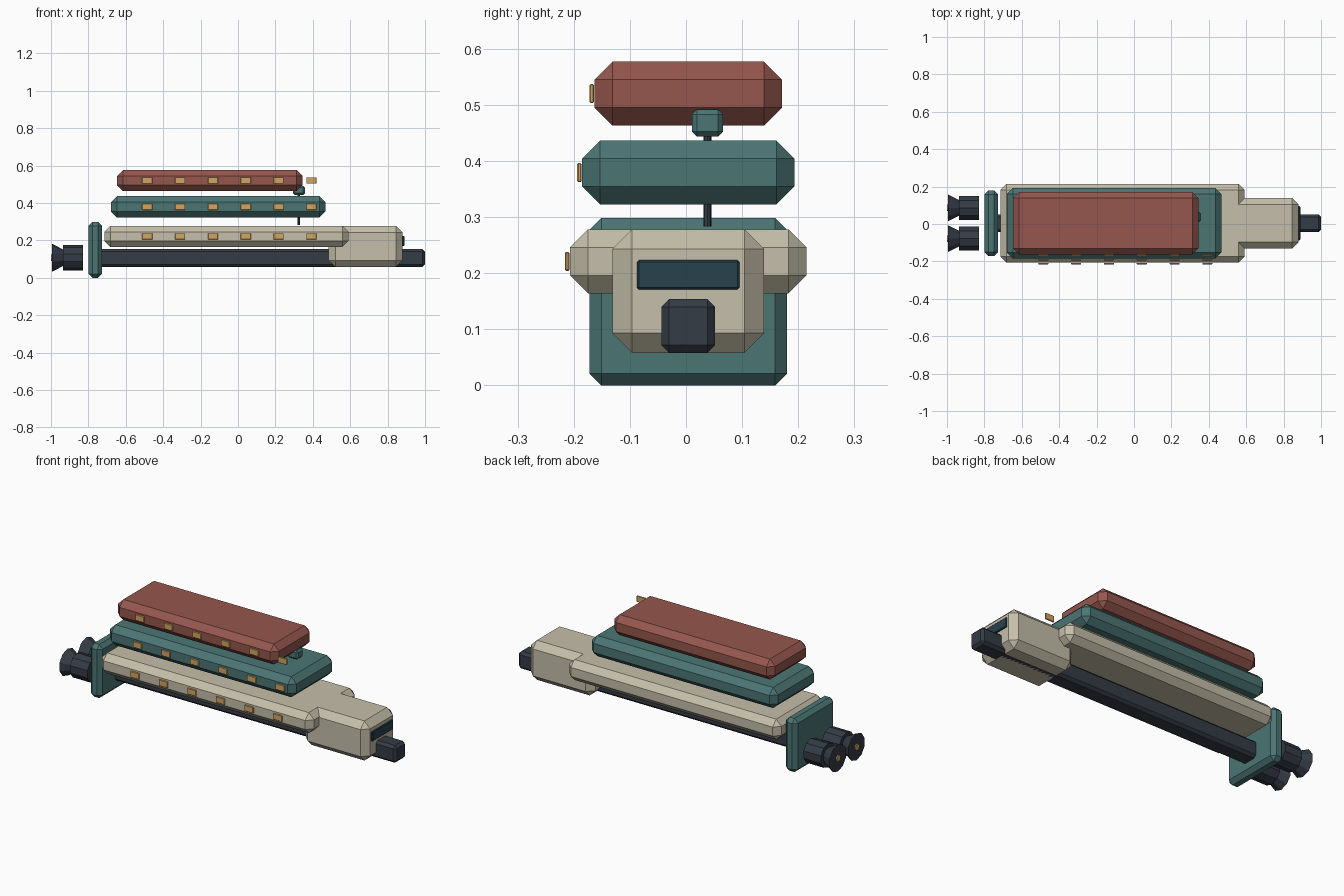
import bpy, bmesh
from math import pi
from mathutils import Matrix, Vector

if "Cube" in bpy.data.objects:
    bpy.data.objects.remove(bpy.data.objects["Cube"])

YC = 0.004  # centre line of the hull


def material(name, r, g, b):
    m = bpy.data.materials.new(name)
    m.diffuse_color = (r, g, b, 1)
    m.use_nodes = True
    m.node_tree.nodes["Principled BSDF"].inputs["Base Color"].default_value = m.diffuse_color
    return m


CREAM = material("cream", 0.56, 0.52, 0.40)
TEAL = material("teal", 0.07, 0.18, 0.175)
RED = material("red", 0.30, 0.095, 0.075)
DARK = material("dark", 0.035, 0.045, 0.06)
GLASS = material("glass", 0.02, 0.055, 0.075)
AMBER = material("amber", 0.65, 0.38, 0.12)


def finish(bm, name, mat):
    mesh = bpy.data.meshes.new(name)
    bm.to_mesh(mesh)
    bm.free()
    mesh.materials.append(mat)
    ob = bpy.data.objects.new(name, mesh)
    bpy.context.collection.objects.link(ob)
    return ob


def box(name, xs, ys, zs, bevel, mat):
    """Chamfered box given by its (min, max) on each axis."""
    bm = bmesh.new()
    size = Vector((xs[1] - xs[0], ys[1] - ys[0], zs[1] - zs[0]))
    mid = Vector((sum(xs), sum(ys), sum(zs))) / 2
    bmesh.ops.create_cube(bm, size=1, matrix=Matrix.Translation(mid) @ Matrix.Diagonal(size).to_4x4())
    bmesh.ops.bevel(bm, geom=bm.edges[:], offset=bevel, segments=1, affect='EDGES')
    return finish(bm, name, mat)


def tube(name, start, end, r1, r2, sides, mat):
    """Flat-sided cylinder or cone between two points."""
    a, b = Vector(start), Vector(end)
    rot = (b - a).to_track_quat('Z', 'Y').to_matrix().to_4x4()
    bm = bmesh.new()
    bmesh.ops.create_cone(bm, cap_ends=True, segments=sides, radius1=r1, radius2=r2,
                          depth=(b - a).length, matrix=Matrix.Translation((a + b) / 2) @ rot)
    return finish(bm, name, mat)


# Keel, nose and rear plate
box("keel", (-0.74, 1.0), (YC - 0.048, YC + 0.048), (0.058, 0.154), 0.014, DARK)
box("nose", (0.485, 0.88), (YC - 0.135, YC + 0.135), (0.058, 0.278), 0.035, CREAM)
box("rear_plate", (-0.80, -0.727), (YC - 0.176, YC + 0.176), (0, 0.298), 0.021, TEAL)
box("windscreen", (0.877, 0.889), (YC - 0.091, YC + 0.091), (0.171, 0.223), 0.003, GLASS)

# Three stacked decks, each with a row of lit windows on the front side
decks = [
    ("lower_deck", (-0.715, 0.59), 0.211, 0.221, CREAM),
    ("middle_deck", (-0.68, 0.467), 0.189, 0.379, TEAL),
    ("upper_deck", (-0.646, 0.344), 0.167, 0.520, RED),
]
for name, xs, half, z, mat in decks:
    box(name, xs, (YC - half, YC + half), (z - 0.057, z + 0.057), 0.032, mat)
    for i in range(6):
        x = -0.485 + i * 0.1755
        y = YC - half - 0.005
        box(f"{name}_window_{i + 1}", (x - 0.027, x + 0.027), (y - 0.004, y + 0.004),
            (z - 0.017, z + 0.017), 0.002, AMBER)

# Twin engines with flared nozzles
for side, s in (("right", -1), ("left", 1)):
    y, z = YC + s * 0.082, 0.107
    tube(f"{side}_engine", (-0.828, y, z), (-0.935, y, z), 0.067, 0.067, 10, DARK)
    tube(f"{side}_nozzle", (-0.92, y, z), (-0.994, y, z), 0.036, 0.075, 10, DARK)
    tube(f"{side}_engine_glow", (-0.98, y, z), (-1.0, y, z), 0.018, 0.018, 10, AMBER)

# Antenna mast and sensor head
tube("antenna_mast", (0.325, 0.038, 0.283), (0.325, 0.038, 0.455), 0.007, 0.007, 8, DARK)
box("antenna_head", (0.293, 0.357), (0.011, 0.066), (0.443, 0.492), 0.009, TEAL)
